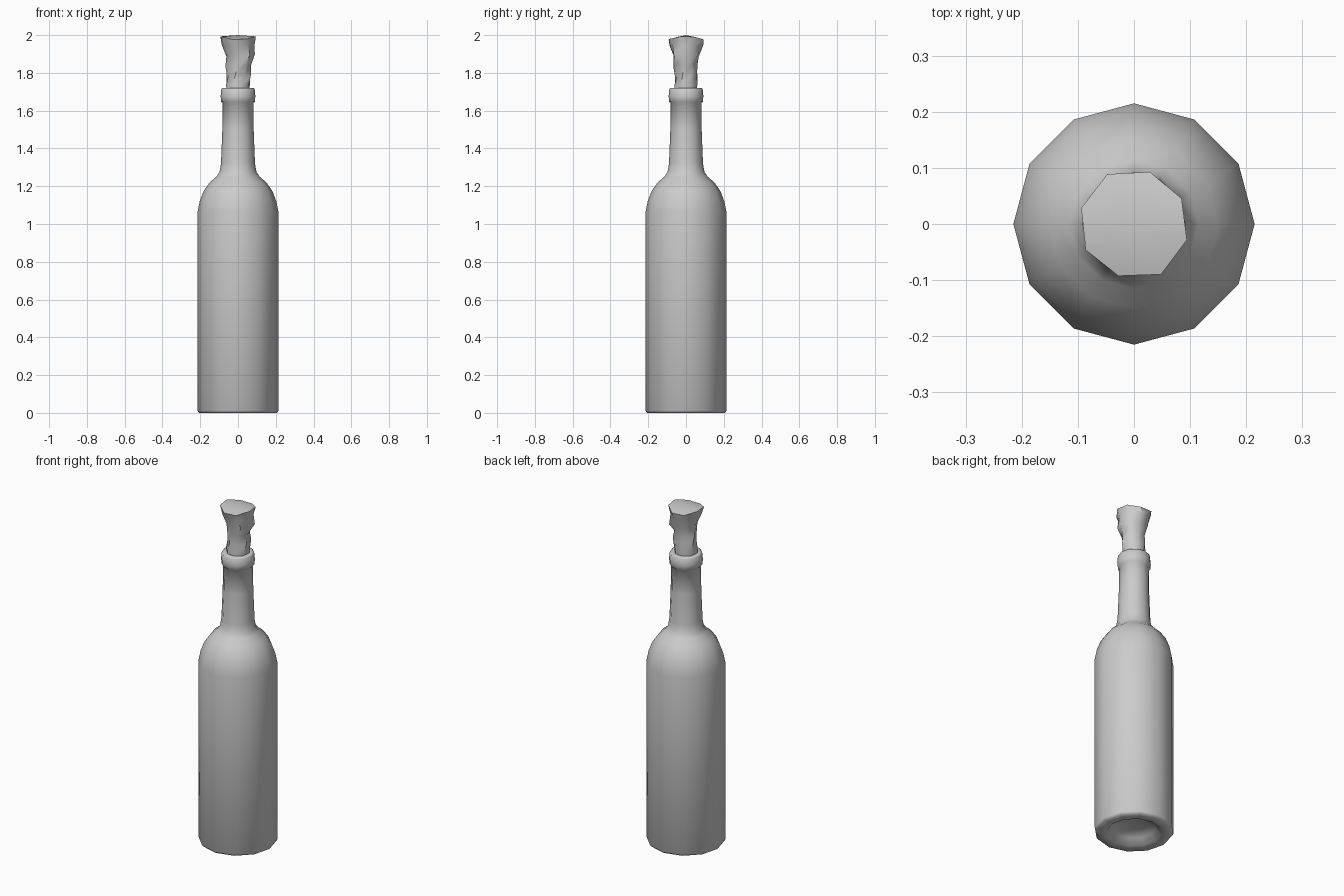
import bpy, bmesh, math, random

old = bpy.data.objects.get("Cube")
if old:
    bpy.data.objects.remove(old, do_unlink=True)

grey = bpy.data.materials.new("plain_grey")
grey.use_nodes = True
colour = (0.6, 0.6, 0.6, 1)
grey.diffuse_color = colour
grey.node_tree.nodes["Principled BSDF"].inputs["Base Color"].default_value = colour


def loft(name, rings, start, end, angle):
    """Skin equal-sized rings of points, closing both ends to a point."""
    bm = bmesh.new()
    loops = [[bm.verts.new(p) for p in ring] for ring in rings]
    n = len(loops[0])
    for a, b in zip(loops, loops[1:]):
        for i in range(n):
            j = (i + 1) % n
            bm.faces.new((a[i], a[j], b[j], b[i]))
    first, last = bm.verts.new(start), bm.verts.new(end)
    for i in range(n):
        j = (i + 1) % n
        bm.faces.new((loops[0][j], loops[0][i], first))
        bm.faces.new((loops[-1][i], loops[-1][j], last))
    mesh = bpy.data.meshes.new(name)
    bm.to_mesh(mesh)
    bm.free()
    mesh.materials.append(grey)
    obj = bpy.data.objects.new(name, mesh)
    bpy.context.collection.objects.link(obj)
    bpy.ops.object.select_all(action="DESELECT")
    obj.select_set(True)
    bpy.context.view_layer.objects.active = obj
    bpy.ops.object.shade_smooth_by_angle(angle=math.radians(angle))
    return obj


def circle(r, z, n=12):
    return [(r * math.cos(math.tau * i / n), r * math.sin(math.tau * i / n), z)
            for i in range(n)]


# Bottle: hollow base, straight body, round shoulder, neck and lip
profile = [(0.07, 0.05), (0.12, 0.035), (0.15, 0.0), (0.207, 0.0),
           (0.215, 0.012), (0.215, 1.06), (0.203, 1.12), (0.182, 1.175),
           (0.15, 1.22), (0.115, 1.25), (0.098, 1.275), (0.09, 1.32),
           (0.083, 1.5), (0.081, 1.64), (0.089, 1.647), (0.092, 1.675),
           (0.088, 1.715), (0.083, 1.72), (0.065, 1.72)]
loft("bottle", [circle(r, z) for r, z in profile], (0, 0, 0.055), (0, 0, 1.7), 65)

# Crumpled rag stuffed in the neck: radius, height, twist, x shift, crumple
random.seed(4)
folds = [(0.062, 1.69, 0.0, 0.0, 0.0), (0.064, 1.74, 0.05, 0.0, 0.004),
         (0.06, 1.79, 0.2, 0.004, 0.01), (0.066, 1.84, 0.3, 0.008, 0.01),
         (0.076, 1.89, 0.4, 0.009, 0.01), (0.088, 1.945, 0.3, 0.002, 0.006),
         (0.099, 1.975, 0.2, 0.0, 0.003)]
sides = 8
rings = []
for r, z, twist, shift, crumple in folds:
    ring = []
    for i in range(sides):
        a = math.tau * i / sides + twist + math.pi / sides - 0.1
        rr = r + random.uniform(-crumple, crumple)
        # the rim stands higher toward the two sides
        lift = 0.02 * math.cos(a) ** 2 if z > 1.95 else random.uniform(-crumple, crumple)
        ring.append((shift + rr * math.cos(a), rr * math.sin(a), z + lift))
    rings.append(ring)
loft("rag", rings, (0, 0, 1.69), (0, 0, 2.0), 50)
